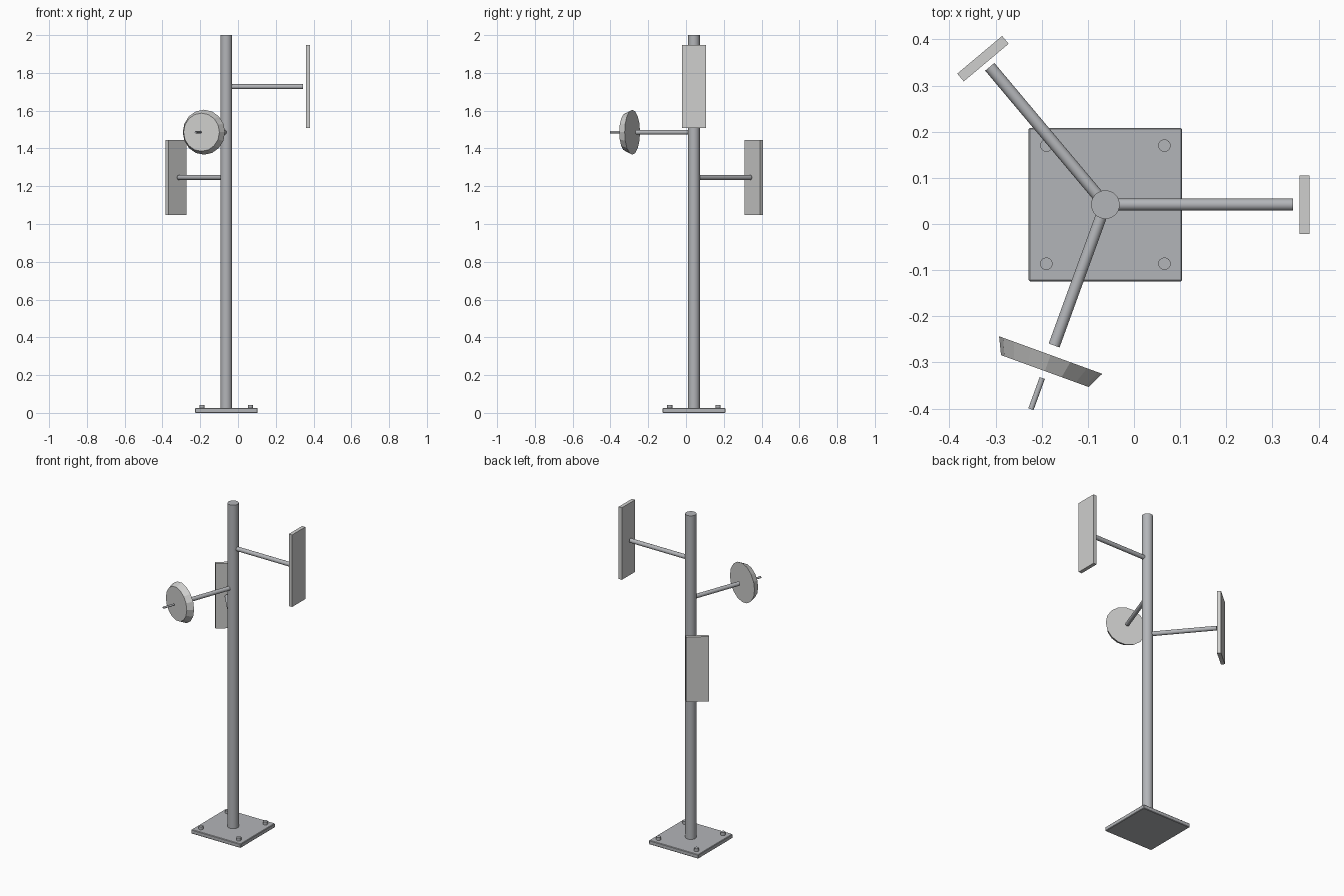
import bpy
import math
from mathutils import Matrix

cube = bpy.data.objects.get("Cube")
if cube:
    bpy.data.objects.remove(cube, do_unlink=True)


def make_material(name, colour):
    mat = bpy.data.materials.new(name)
    mat.use_nodes = True
    mat.diffuse_color = colour
    mat.node_tree.nodes["Principled BSDF"].inputs["Base Color"].default_value = colour
    return mat


metal = make_material("galvanised metal", (0.45, 0.46, 0.48, 1))
light_grey = make_material("light grey", (0.62, 0.62, 0.61, 1))

POLE = (-0.062, 0.042)
PLATE_TOP = 0.025


def finish(name, mat, matrix=None, smooth=False):
    obj = bpy.context.object
    obj.name = name
    obj.data.materials.append(mat)
    if matrix is not None:
        obj.data.transform(matrix)
    if smooth:
        bpy.ops.object.shade_smooth_by_angle(angle=math.radians(35))
    return obj


def box(name, size, matrix, mat):
    bpy.ops.mesh.primitive_cube_add(size=1)
    return finish(name, mat, matrix @ Matrix.Diagonal((*size, 1)))


def upright(name, x, y, radius, z0, z1, sides):
    bpy.ops.mesh.primitive_cylinder_add(vertices=sides, radius=radius, depth=z1 - z0)
    return finish(name, metal, Matrix.Translation((x, y, (z0 + z1) / 2)), True)


def outward(angle, z):
    """Frame at the pole axis whose local x points away from the pole."""
    return (Matrix.Translation((*POLE, z))
            @ Matrix.Rotation(math.radians(angle), 4, "Z"))


def spoke(name, frame, start, end, r0, r1, mat, sides=20, smooth=True):
    """Round part lying along the local x axis, from start to end."""
    bpy.ops.mesh.primitive_cone_add(vertices=sides, radius1=r0, radius2=r1,
                                    depth=end - start)
    lie_down = Matrix.Rotation(math.pi / 2, 4, "Y")
    place = frame @ Matrix.Translation(((start + end) / 2, 0, 0)) @ lie_down
    return finish(name, mat, place, smooth)


# Base plate with softened edges
plate = box("base_plate", (0.333, 0.333, PLATE_TOP),
            Matrix.Translation((*POLE, PLATE_TOP / 2)), metal)
bevel = plate.modifiers.new("edge bevel", "BEVEL")
bevel.width = 0.003
bevel.segments = 1

# Anchor bolts
for side, sx in (("left", 1), ("right", -1)):
    for end, sy in (("front", -1), ("back", 1)):
        upright(f"bolt_{end}_{side}", POLE[0] + sx * 0.128, POLE[1] + sy * 0.128,
                0.0135, PLATE_TOP - 0.005, 0.043, 16)

# Mast
upright("pole", *POLE, 0.031, PLATE_TOP - 0.005, 2.0, 32)

# Panel antennas on arms: angle, height, arm end, panel centre, panel height
for name, angle, z, reach, centre, height in (
        ("upper", 0, 1.727, 0.407, 0.432, 0.44),
        ("lower", 130, 1.246, 0.39, 0.413, 0.396)):
    frame = outward(angle, z)
    spoke(f"{name}_panel_arm", frame, 0.028, reach, 0.013, 0.013, metal)
    box(f"{name}_panel", (0.022, 0.127, height),
        frame @ Matrix.Translation((centre, 0, 0)), light_grey)

# Dish on its arm, with the feed rod in front
frame = outward(250, 1.486)
spoke("dish_arm", frame, 0.028, 0.325, 0.0125, 0.0125, metal)
spoke("dish", frame, 0.347, 0.384, 0.119, 0.101, light_grey, 16, False)
spoke("feed_rod", frame, 0.40, 0.472, 0.006, 0.006, metal, 12)
